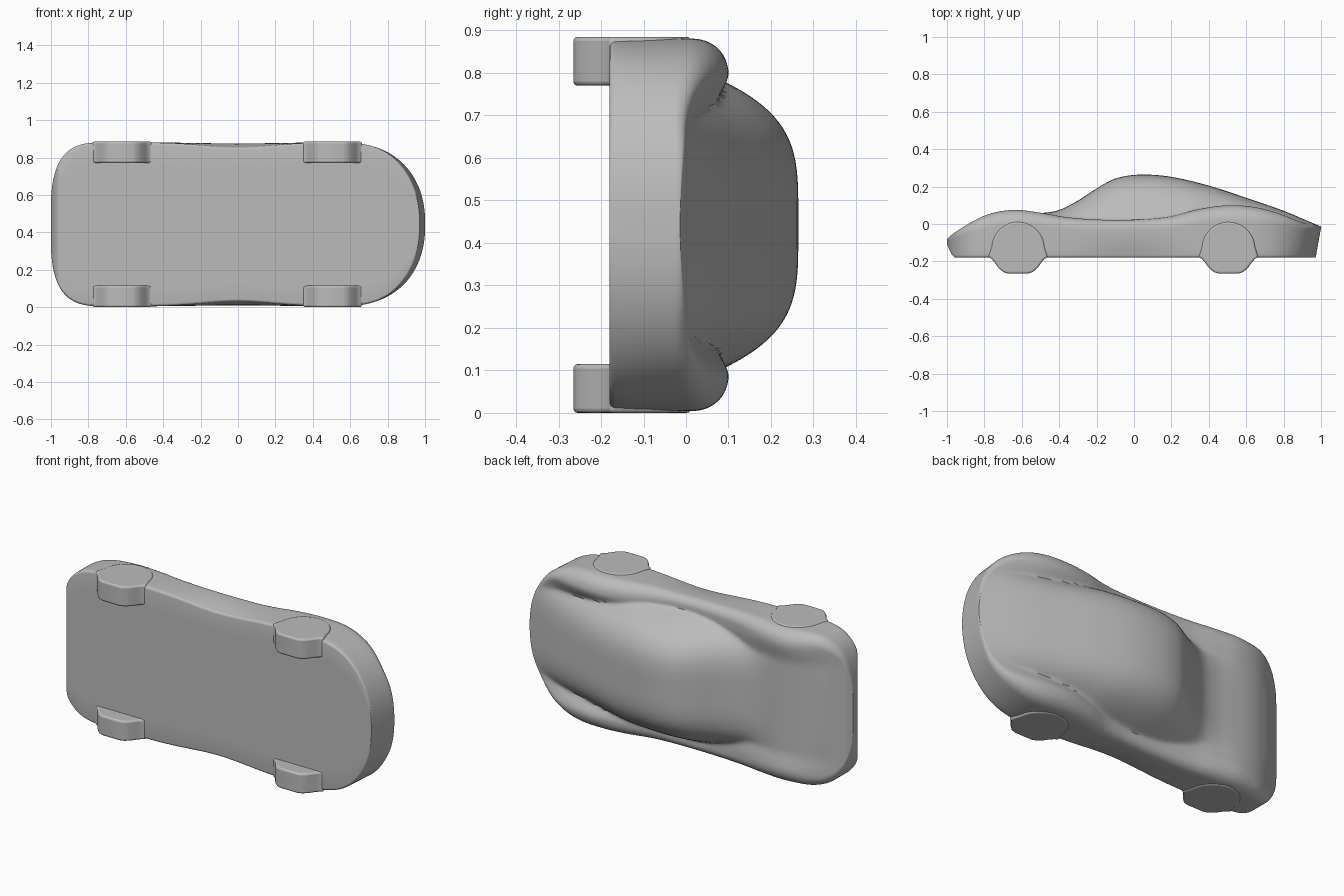
import bpy, bmesh, math

if "Cube" in bpy.data.objects:
    bpy.data.objects.remove(bpy.data.objects["Cube"], do_unlink=True)

HALF = 0.4425     # half of the car's width; the car lies on its side, roof towards +y
FLOOR = -0.18

grey = bpy.data.materials.new("plain grey")
grey.use_nodes = True
grey.diffuse_color = (0.5, 0.5, 0.5, 1)
grey.node_tree.nodes["Principled BSDF"].inputs["Base Color"].default_value = (0.5, 0.5, 0.5, 1)


def curve(pts, x):
    """Smooth interpolation through (x, value) points."""
    x = min(max(x, pts[0][0]), pts[-1][0])
    i = max(k for k in range(len(pts) - 1) if pts[k][0] <= x)

    def slope(k):
        a, b = pts[max(k - 1, 0)], pts[min(k + 1, len(pts) - 1)]
        return (b[1] - a[1]) / (b[0] - a[0])
    (x0, y0), (x1, y1) = pts[i], pts[i + 1]
    h = x1 - x0
    t = (x - x0) / h
    return (y0 * (1 + 2 * t) * (1 - t) ** 2 + y1 * t * t * (3 - 2 * t)
            + h * t * (1 - t) * (slope(i) * (1 - t) - slope(i + 1) * t))


def smoothstep(a, b, x):
    t = min(max((x - a) / (b - a), 0), 1)
    return t * t * (3 - 2 * t)


# Lengthwise lines of the body: (x, value)
FENDER = [(-1, -.085), (-.97, -.055), (-.85, .02), (-.75, .06), (-.63, .075), (-.5, .06), (-.35, .035),
          (-.15, .022), (.05, .025), (.2, .042), (.35, .08), (.5, .1), (.65, .09), (.8, .05), (1, -.02)]
CENTRE = [(-1, -.085), (-.85, .015), (-.63, .055), (-.5, .058), (-.4, .075), (-.3, .125), (-.2, .19),
          (-.1, .243), (.03, .264), (.2, .252), (.4, .205), (.6, .14), (.8, .07), (1, -.015)]
VALLEY = [(-1, 0), (-.63, .02), (-.3, .01), (0, 0), (.3, .02), (.5, .05), (.7, .045), (.9, .01), (1, 0)]
CABIN = [(-1, .25), (-.45, .27), (-.3, .32), (-.1, .36), (.2, .36), (.4, .33), (.6, .3), (.8, .27), (1, .2)]
SHOULDER = [(-1, .02), (-.9, .05), (-.7, .085), (-.3, .06), (0, .05), (.3, .075), (.6, .09), (.8, .06), (1, .02)]


def half_width(x):
    w = HALF - 0.004 - 0.006 * math.exp(-(x / 0.3) ** 2)
    if x < -0.7:
        w *= (1 - ((-0.7 - x) / 0.302) ** 3.2) ** (1 / 3.2)
    if x > 0.55:
        w *= (1 - ((x - 0.55) / 0.451) ** 2.3) ** (1 / 2.3)
    return w


def section(x):
    """Half cross-section from roof centre round to floor centre, as (across, up)."""
    hw = half_width(x)
    fender, centre, dip = curve(FENDER, x), curve(CENTRE, x), curve(VALLEY, x)
    cabin = curve(CABIN, x)
    low = FLOOR + 0.075 * max(0, (-0.95 - x) / 0.05) ** 2
    base = fender - dip
    r = curve(SHOULDER, x)
    rw, rh = min(r, hw * 0.6), min(r, (fender - low) * 0.7)
    pts = []
    n = 40
    for i in range(n + 1):
        w = hw * math.sin(math.pi / 2 * i / n)
        deck = base + dip * smoothstep(0.24, 0.36, w)
        dome = base + max(centre - base, 0) * (1 - (w / cabin) ** 4)
        up = (deck + dome + math.hypot(deck - dome, 0.006)) / 2
        s = min(max((w - hw + rw) / rw, 0), 1)
        up -= rh * (1 - max(0, 1 - s ** 2.2) ** (1 / 2.2))
        pts.append((w, up))
    # side wall, tucked in at the sill, then rounded under
    top = pts[-1][1]
    tuck = min(0.02 * math.exp(-(x / 0.25) ** 2), hw * 0.2)
    edge = min(0.014, hw * 0.3, (top - low) * 0.3)
    for i in range(1, 6):
        t = i / 5
        pts.append((hw - tuck * t * t, top + (low + edge - top) * t))
    for i in range(1, 5):
        a = math.pi / 2 * i / 4
        pts.append((hw - tuck - edge * (1 - math.cos(a)), low + edge * (1 - math.sin(a))))
    inner = pts[-1][0]
    pts += [(inner * k / 4, low) for k in (3, 2, 1, 0)]
    return pts


def finish(bm, name, angle):
    bmesh.ops.recalc_face_normals(bm, faces=bm.faces)
    mesh = bpy.data.meshes.new(name)
    bm.to_mesh(mesh)
    bm.free()
    mesh.materials.append(grey)
    ob = bpy.data.objects.new(name, mesh)
    bpy.context.scene.collection.objects.link(ob)
    bpy.ops.object.select_all(action='DESELECT')
    ob.select_set(True)
    bpy.context.view_layer.objects.active = ob
    bpy.ops.object.shade_smooth_by_angle(angle=math.radians(angle))
    return ob


# Body shell: cross-sections lofted along the length, denser towards both ends
bm = bmesh.new()
rings = []
COUNT = 120
for i in range(COUNT + 1):
    x = -math.cos(math.pi * i / COUNT)
    half = section(x)
    loop = half + [(-w, u) for w, u in half[-2:0:-1]]
    # the tail panel leans inwards towards the floor
    lean = 0.18 * smoothstep(0.7, 1, x)
    rings.append([bm.verts.new((x - lean * max(0, -0.02 - u), u, w + HALF)) for w, u in loop])
for a, b in zip(rings, rings[1:]):
    for k in range(len(a)):
        j = (k + 1) % len(a)
        bm.faces.new((a[k], a[j], b[j], b[k]))
bm.faces.new(rings[0])
bm.faces.new(rings[-1])
finish(bm, "body", 50)


# Wheels: round above, flared where they leave the floor, flattened at the tread
def wheel(name, cx, z0):
    side = [(.16, -.178), (.142, -.186), (.125, -.206), (.105, -.234), (.08, -.256), (.055, -.265)]
    outline = [(0.142 * math.cos(a), -0.13 + 0.142 * math.sin(a))
               for a in (math.pi * k / 24 - 0.2 for k in range(25)) if 0 <= a]
    arc = [p for p in outline if p[0] >= 0]
    right = side[::-1] + arc
    left = [(-x, y) for x, y in right[::-1] if x > 0.001]
    bm = bmesh.new()
    face = bm.faces.new([bm.verts.new((cx + x, y, z0)) for x, y in right + left])
    out = bmesh.ops.extrude_face_region(bm, geom=[face])
    for v in out["geom"]:
        if isinstance(v, bmesh.types.BMVert):
            v.co.z += 0.115
    ob = finish(bm, name, 40)
    bevel = ob.modifiers.new("soft edges", 'BEVEL')
    bevel.width = 0.01
    bevel.segments = 3
    bevel.limit_method = 'ANGLE'
    bevel.angle_limit = math.radians(60)


for end, cx in (("front", -0.62), ("rear", 0.505)):
    for side, z0 in (("lower", 0.0), ("upper", 2 * HALF - 0.115)):
        wheel(f"{end}_{side}_wheel", cx, z0)
